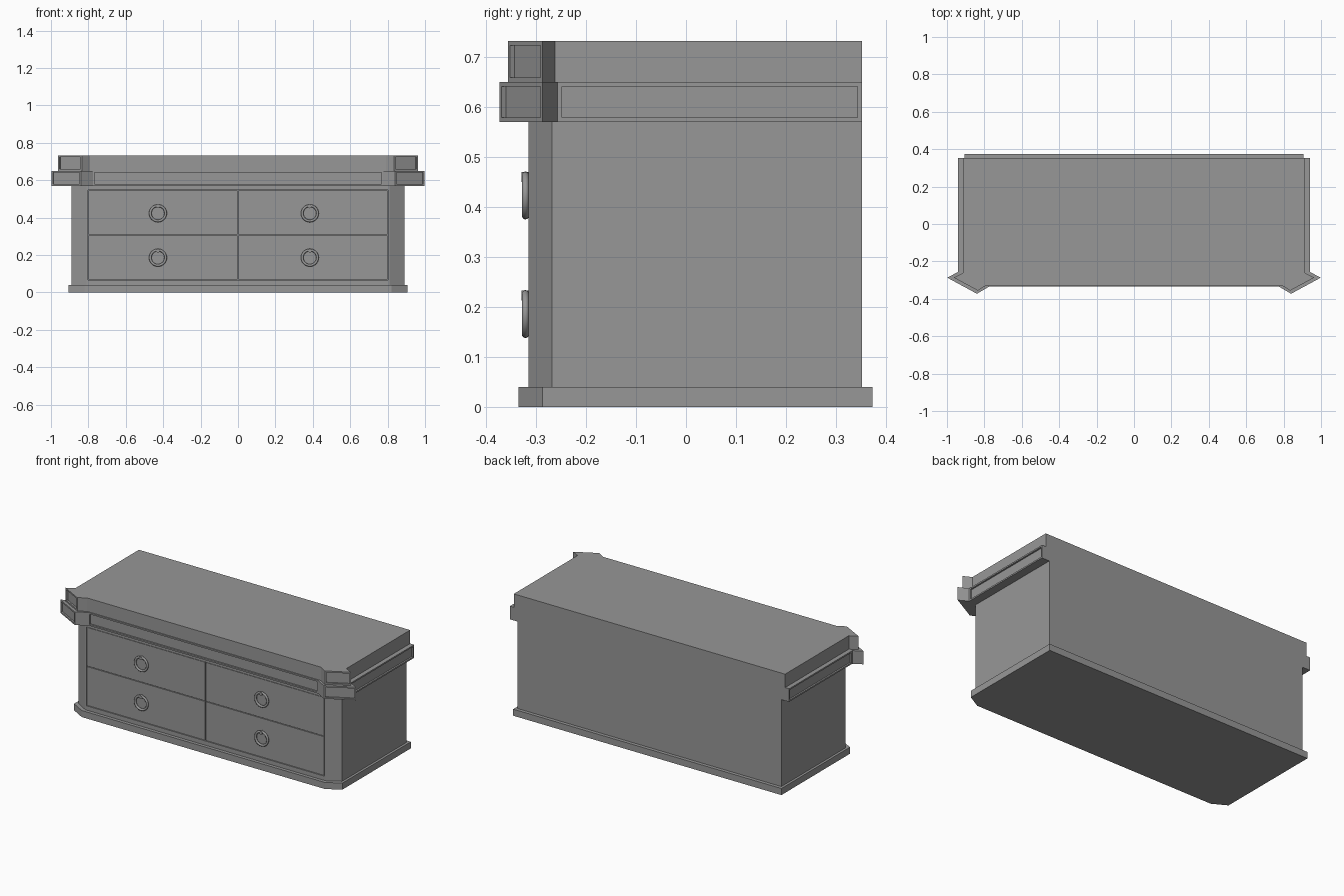
import bpy, bmesh
from math import radians
from mathutils import Vector

if "Cube" in bpy.data.objects:
    bpy.data.objects.remove(bpy.data.objects["Cube"])

grey = bpy.data.materials.new("plain grey")
grey.use_nodes = True
grey.diffuse_color = (0.31, 0.31, 0.31, 1)
grey.node_tree.nodes["Principled BSDF"].inputs["Base Color"].default_value = grey.diffuse_color


def finish(bm, name):
    bmesh.ops.recalc_face_normals(bm, faces=bm.faces)
    mesh = bpy.data.meshes.new(name)
    bm.to_mesh(mesh)
    bm.free()
    mesh.materials.append(grey)
    obj = bpy.data.objects.new(name, mesh)
    bpy.context.collection.objects.link(obj)
    return obj


def prism(name, half, z0, z1, recessed=None, margin=0.009, depth=0.01):
    """Extrude a mirrored half outline (x > 0, back to front); recess chosen sides."""
    bm = bmesh.new()
    outline = half + [(-x, y) for x, y in reversed(half)]
    face = bm.faces.new([bm.verts.new((x, y, z0)) for x, y in outline])
    top = bmesh.ops.extrude_face_region(bm, geom=[face])["geom"]
    bmesh.ops.translate(bm, vec=(0, 0, z1 - z0),
                        verts=[v for v in top if isinstance(v, bmesh.types.BMVert)])
    bmesh.ops.recalc_face_normals(bm, faces=bm.faces)
    if recessed:
        bm.normal_update()
        panels = [f for f in bm.faces if abs(f.normal.z) < 0.1 and recessed(f)]
        bmesh.ops.inset_individual(bm, faces=panels, thickness=margin, use_even_offset=True)
        bmesh.ops.inset_individual(bm, faces=panels, thickness=0, depth=-depth)
    return finish(bm, name)


def box(name, x0, x1, y0, y1, z0, z1):
    bm = bmesh.new()
    bmesh.ops.create_cube(bm, size=1)
    for v in bm.verts:
        v.co = Vector((x1 if v.co.x > 0 else x0,
                       y1 if v.co.y > 0 else y0,
                       z1 if v.co.z > 0 else z0))
    return finish(bm, name)


def is_corner(f):
    # Wide diagonal faces of the corner blocks
    n = f.normal
    return abs(n.x) > 0.2 and n.y < -0.2 and max(e.calc_length() for e in f.edges) > 0.11 \
        and n.x * f.calc_center_median().x > 0


def is_panel(f):
    # Corner blocks plus the long front and side faces
    return is_corner(f) or f.normal.y < -0.99 or abs(f.normal.x) > 0.99


# Plinth and cabinet body with chamfered front corners
prism("base_plinth", [(0.905, 0.373), (0.905, -0.287), (0.82, -0.335)], 0, 0.04)
body = prism("cabinet_body", [(0.89, 0.352), (0.89, -0.268), (0.81, -0.315)], 0.04, 0.57)

# Stepped top with projecting corner blocks
prism("lower_cornice", [(0.942, 0.352), (0.942, -0.257), (0.998, -0.287),
                        (0.84, -0.373), (0.775, -0.335)], 0.57, 0.65, is_panel)
prism("upper_cornice", [(0.915, 0.352), (0.915, -0.262), (0.963, -0.287),
                        (0.835, -0.356), (0.79, -0.328)], 0.65, 0.732, is_corner)

# Opening for the drawers
cutter = box("drawer_opening_cutter", -0.803, 0.803, -0.4, -0.303, 0.066, 0.547)
cutter.hide_render = True
mod = body.modifiers.new("opening", "BOOLEAN")
mod.operation = "DIFFERENCE"
mod.solver = "EXACT"
mod.object = cutter
bpy.context.view_layer.objects.active = body
bpy.ops.object.modifier_apply(modifier=mod.name)
bpy.data.objects.remove(cutter)

# Four drawers, each with a ring pull
for side, x0, x1, ring_x in (("right", -0.8, -0.002, -0.428), ("left", 0.002, 0.8, 0.384)):
    for level, z0, z1, ring_z in (("lower", 0.069, 0.305, 0.186), ("upper", 0.309, 0.544, 0.423)):
        tag = f"{level}_{side}"
        box(f"drawer_{tag}", x0, x1, -0.313, -0.3, z0, z1)

        bpy.ops.mesh.primitive_torus_add(
            location=(ring_x, -0.321, ring_z), rotation=(radians(90), 0, 0),
            major_radius=0.041, minor_radius=0.007, major_segments=32, minor_segments=10)
        ring = bpy.context.object
        ring.name = f"ring_pull_{tag}"

        bpy.ops.mesh.primitive_cylinder_add(
            vertices=16, radius=0.01, depth=0.02,
            location=(ring_x, -0.319, ring_z + 0.037), rotation=(radians(90), 0, 0))
        mount = bpy.context.object
        mount.name = f"ring_mount_{tag}"

        for part in (ring, mount):
            part.data.materials.append(grey)
            bpy.ops.object.select_all(action="DESELECT")
            part.select_set(True)
            bpy.context.view_layer.objects.active = part
            bpy.ops.object.shade_smooth_by_angle(angle=radians(40))
